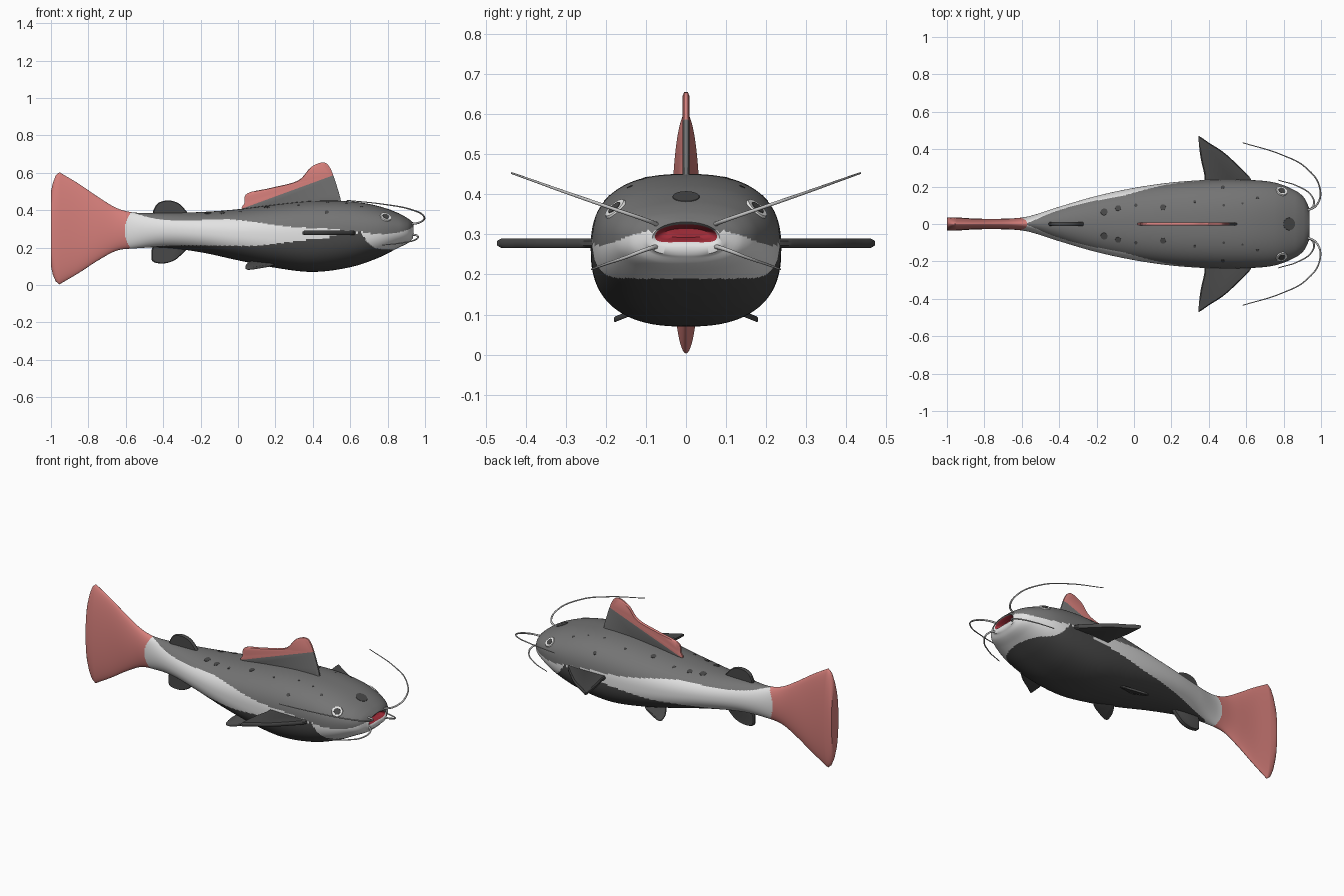
import bpy, bmesh, math
from mathutils import Vector
from mathutils.bvhtree import BVHTree

if "Cube" in bpy.data.objects:
    bpy.data.objects.remove(bpy.data.objects["Cube"])


def material(name, r, g, b):
    m = bpy.data.materials.new(name)
    m.diffuse_color = (r, g, b, 1)
    m.use_nodes = True
    m.node_tree.nodes["Principled BSDF"].inputs["Base Color"].default_value = m.diffuse_color
    return m


GREY = material("back grey", 0.175, 0.175, 0.175)
DARK = material("dark belly grey", 0.065, 0.065, 0.065)
PALE = material("pale stripe", 0.76, 0.76, 0.76)
RED = material("tail red", 0.68, 0.215, 0.20)
MOUTH = material("mouth red", 0.36, 0.025, 0.04)
WHITE = material("eye white", 0.88, 0.88, 0.87)
BARBEL = material("barbel grey", 0.55, 0.55, 0.55)


def add_object(name, bm, mats, angle=40):
    bmesh.ops.recalc_face_normals(bm, faces=bm.faces)
    me = bpy.data.meshes.new(name)
    bm.to_mesh(me)
    bm.free()
    for m in mats:
        me.materials.append(m)
    me.shade_smooth()
    me.set_sharp_from_angle(angle=math.radians(angle))
    ob = bpy.data.objects.new(name, me)
    bpy.context.collection.objects.link(ob)
    return ob


def interp(table, x):
    """Smooth interpolation of rows (x, a, b, ...) at x."""
    n = len(table)
    x = min(max(x, table[0][0]), table[-1][0])
    i = max(k for k in range(n - 1) if table[k][0] <= x)
    h = table[i + 1][0] - table[i][0]
    t = (x - table[i][0]) / h

    def slope(k, c):
        a, b = table[max(k - 1, 0)], table[min(k + 1, n - 1)]
        return (b[c] - a[c]) / (b[0] - a[0])
    return [(2*t**3 - 3*t*t + 1) * table[i][c] + (t**3 - 2*t*t + t) * h * slope(i, c)
            + (3*t*t - 2*t**3) * table[i + 1][c] + (t**3 - t*t) * h * slope(i + 1, c)
            for c in range(1, len(table[0]))]


# Body and tail: lofted sections of x, top, bottom, half width, squareness
SECTIONS = [(-.955, .603, .003, .036, 2), (-.85, .54, .065, .029, 2), (-.75, .472, .13, .028, 2),
            (-.65, .412, .183, .030, 2), (-.56, .388, .195, .042, 2), (-.4, .385, .20, .092, 2.1),
            (-.2, .39, .175, .150, 2.2), (0, .405, .132, .193, 2.3), (.2, .43, .092, .222, 2.4),
            (.4, .449, .07, .236, 2.5), (.6, .447, .095, .236, 2.5), (.75, .422, .145, .222, 2.4),
            (.86, .382, .20, .180, 2.4), (.91, .355, .225, .140, 2.4), (.935, .335, .25, .09, 2.4)]
STRIPE = [(-.62, .40, .17), (-.55, .383, .19), (-.48, .362, .203), (-.38, .348, .21), (-.25, .345, .212),
          (-.07, .352, .21), (.1, .335, .21), (.2, .32, .22), (.33, .307, .236), (.5, .30, .258), (.64, .287, .28)]
JAW = [(.655, .285, .28), (.69, .278, .235), (.73, .272, .20), (.8, .275, .19), (.88, .286, .19), (.94, .312, .19)]
SEG = 160

rows = [(-1.0, .50, .10, .034, 2), (-.99, .545, .055, .036, 2), (-.975, .585, .02, .036, 2)]
count = 360
for i in range(count + 1):
    x = -.955 + 1.89 * i / count
    rows.append((x, *interp(SECTIONS, x)))
rows += [(.938, .331, .268, .084, 2.4), (.933, .325, .281, .077, 2.6),
         (.915, .320, .286, .070, 2.4), (.90, .315, .292, .055, 2)]

bm = bmesh.new()
rings = []
for x, top, bot, hw, p in rows:
    ring = []
    for k in range(SEG):
        a = 2 * math.pi * k / SEG
        c, s = math.cos(a), math.sin(a)
        y = hw * math.copysign(abs(c) ** (2 / p), c)
        z = (top + bot) / 2 + (top - bot) / 2 * math.copysign(abs(s) ** (2 / p), s)
        if x > .89 and hw < .1:  # drooping mouth corners
            z -= .009 * min(1, (x - .89) / .04) * min(1, (y / .08) ** 2)
        ring.append(bm.verts.new((x, y, z)))
    rings.append(ring)


def body_colour(c):
    if c.x < -.605 + .035 * min(1.3, ((c.z - .29) / .1) ** 2) or c.x < -.64:
        return 3
    if c.x < .64:
        hi, lo = interp(STRIPE, c.x)
        return 0 if c.z > hi else 1 if c.z < lo else 2
    if c.x < .655:
        return 0 if c.z > .285 else 1
    hi, lo = interp(JAW, c.x)
    return 0 if c.z > hi else 1 if c.z < lo else 2


for i in range(len(rings) - 1):
    for k in range(SEG):
        j = (k + 1) % SEG
        f = bm.faces.new((rings[i][k], rings[i][j], rings[i + 1][j], rings[i + 1][k]))
        f.material_index = 4 if i >= len(rings) - 3 else body_colour(f.calc_center_median())
bm.faces.new(rings[0]).material_index = 3
bm.faces.new(rings[-1]).material_index = 4
bmesh.ops.recalc_face_normals(bm, faces=bm.faces)
surface = BVHTree.FromBMesh(bm)
add_object("body", bm, [GREY, DARK, PALE, RED, MOUTH], 60)


def smooth_outline(pts, steps=5):
    out, n = [], len(pts)
    for i in range(n):
        a, b, c, d = (Vector(pts[(i + k) % n]) for k in (-1, 0, 1, 2))
        for s in range(steps):
            t = s / steps
            out.append(.5 * (2*b + (c - a)*t + (2*a - 5*b + 4*c - d)*t*t + (3*b - a - 3*c + d)*t**3))
    return out


def fin(name, pts, place, half, mats, split=None):
    """Flat fin with a softened rim; place maps (u, v, offset) to space."""
    outline = smooth_outline(pts)
    mid = sum(outline, Vector((0, 0))) / len(outline)
    bm = bmesh.new()
    loops = []
    for scale, w in ((.93, -half), (1, -.5 * half), (1, .5 * half), (.93, half)):
        loops.append([bm.verts.new(place(*(mid + (q - mid) * scale), w)) for q in outline])
    n = len(outline)
    for a, b in zip(loops, loops[1:]):
        for k in range(n):
            bm.faces.new((a[k], a[(k + 1) % n], b[(k + 1) % n], b[k]))
    bm.faces.new(loops[0])
    bm.faces.new(loops[-1])
    if split:
        co, no = Vector(split[0]), Vector(split[1])
        bmesh.ops.bisect_plane(bm, geom=bm.verts[:] + bm.edges[:] + bm.faces[:], plane_co=co, plane_no=no)
        for f in bm.faces:
            f.material_index = int((f.calc_center_median() - co).dot(no) > 0)
    add_object(name, bm, mats)


def upright(u, v, w):
    return (u, w, v)


# Fins on the centre line
fin("dorsal_fin", [(.04, .40), (.035, .44), (.05, .49), (.17, .518), (.32, .558), (.39, .63), (.455, .655),
                   (.49, .63), (.52, .555), (.55, .45), (.54, .41), (.3, .40)],
    upright, .009, [GREY, RED], ((.06, 0, .422), (-.161, 0, .44)))
fin("rear_back_fin", [(-.45, .375), (-.445, .415), (-.42, .442), (-.37, .452), (-.32, .438), (-.285, .405),
                      (-.27, .37), (-.36, .35)], upright, .012, [DARK])
fin("anal_fin", [(-.45, .21), (-.463, .15), (-.45, .122), (-.40, .115), (-.35, .127), (-.31, .155),
                 (-.27, .21), (-.36, .24)], upright, .012, [DARK])

# Paired fins, barbels and eyes
BARBELS = {
    "upper_barbel": [(.92, .07, .324), (.975, .10, .336), (.994, .19, .367), (.92, .30, .405),
                     (.79, .37, .430), (.58, .435, .453)],
    "lower_barbel": [(.92, .065, .272), (.96, .10, .262), (.95, .15, .243), (.88, .20, .226), (.77, .235, .213)]}


def barbel(name, pts):
    cu = bpy.data.curves.new(name, 'CURVE')
    cu.dimensions = '3D'
    cu.bevel_depth = .006
    cu.bevel_resolution = 2
    cu.use_fill_caps = True
    sp = cu.splines.new('BEZIER')
    sp.bezier_points.add(len(pts) - 1)
    for i, (bp, p) in enumerate(zip(sp.bezier_points, pts)):
        bp.co = p
        bp.handle_left_type = bp.handle_right_type = 'AUTO'
        bp.radius = 1 - .6 * i / (len(pts) - 1)
    cu.materials.append(BARBEL)
    bpy.context.collection.objects.link(bpy.data.objects.new(name, cu))


def plate(name, origin, direction, radius, mat, lift=.003):
    """Thin disc laid on the body where a ray hits it."""
    hit, normal, _, _ = surface.ray_cast(Vector(origin), Vector(direction))
    bm = bmesh.new()
    bmesh.ops.create_cone(bm, cap_ends=True, segments=24, radius1=radius, radius2=radius * .92, depth=.006)
    rot = normal.to_track_quat('Z', 'Y')
    for v in bm.verts:
        v.co = hit + normal * (lift - .003) + rot @ v.co
    add_object(name, bm, [mat])


SPOTS = [(-.16, .065, .02), (-.085, .085, .017), (.01, .10, .01), (.155, .09, .017),
         (.325, .12, .008), (.48, .10, .007), (.58, .11, .006), (.66, .14, .008)]

for side, s in (("left", 1), ("right", -1)):
    fin(side + "_pectoral_fin", [(.62, .20), (.625, .24), (.56, .31), (.48, .383), (.40, .435), (.353, .467),
                                 (.345, .46), (.355, .36), (.375, .27), (.39, .20), (.5, .17)],
        lambda u, v, w: (u, s * v, .278 + w), .012, [DARK])
    fin(side + "_pelvic_fin", [(.20, .09), (.18, .13), (.11, .163), (.06, .18), (.04, .17), (.05, .12), (.09, .08)],
        lambda u, v, w: (u, s * v, .123 - .4 * (v - .09) + w), .007, [DARK])
    for name, pts in BARBELS.items():
        barbel(side + "_" + name, [(x, s * y, z) for x, y, z in pts])
    plate(side + "_eye_ring", (.79, s, .365), (0, -s, 0), .032, WHITE, .003)
    plate(side + "_eye_pupil", (.79, s, .365), (0, -s, 0), .020, DARK, .0045)
    plate(side + "_side_spot", (.475, s, .39), (0, -s, 0), .012, DARK, .001)
    for i, (x, y, r) in enumerate(SPOTS):
        plate(f"{side}_back_spot_{i + 1}", (x, s * y, 2), (0, 0, -1), r, DARK, .001)

# Dark patch on the snout
plate("snout_patch", (.83, 0, 2), (0, 0, -1), .036, DARK, .001)
